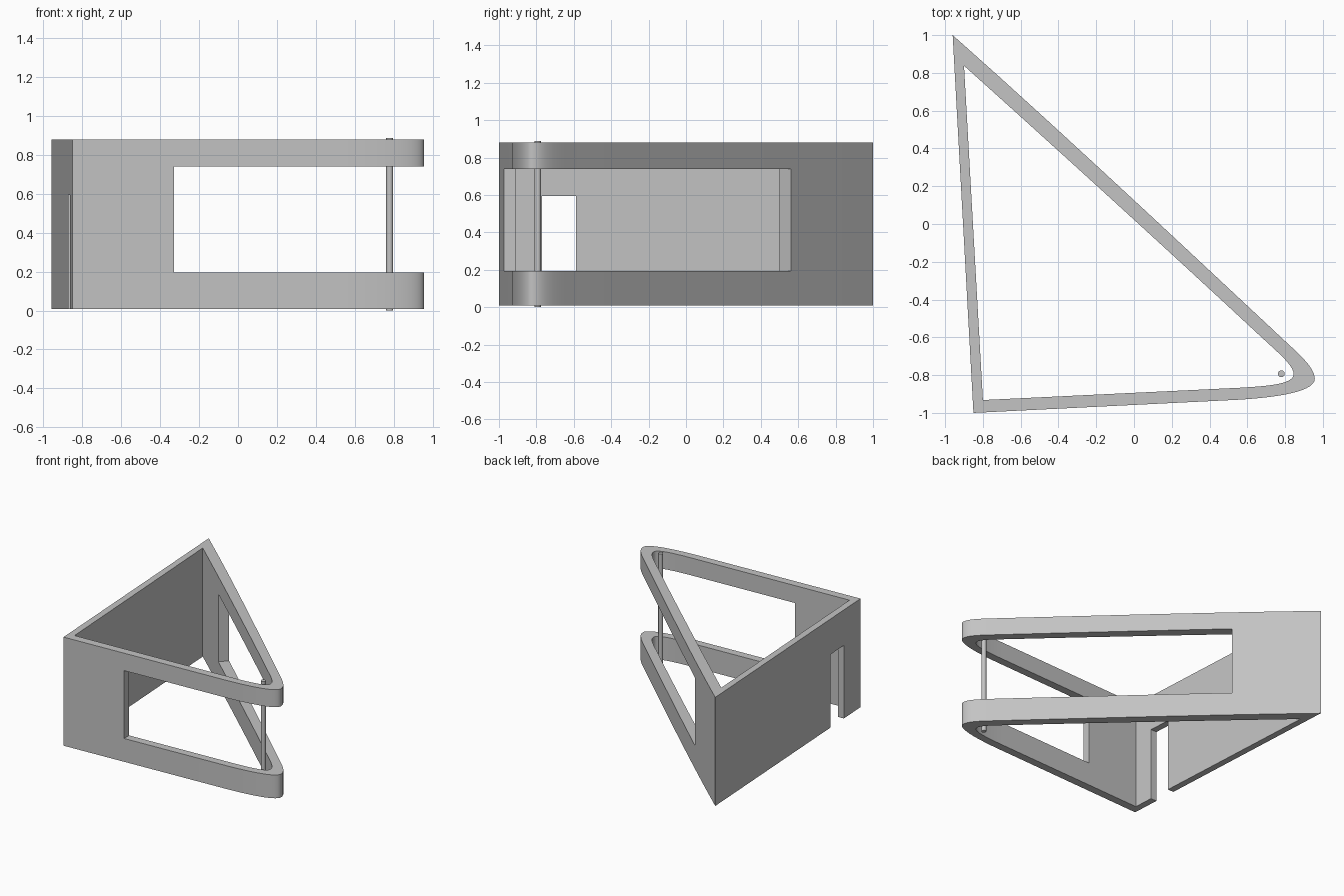
import bpy
import bmesh
from mathutils import Vector
from mathutils.geometry import interpolate_bezier

cube = bpy.data.objects.get("Cube")
if cube:
    bpy.data.objects.remove(cube, do_unlink=True)

grey = bpy.data.materials.new("plain_grey")
grey.use_nodes = True
COLOUR = (0.55, 0.55, 0.55, 1)
grey.diffuse_color = COLOUR
grey.node_tree.nodes["Principled BSDF"].inputs["Base Color"].default_value = COLOUR


def outline(corner, path, steps):
    """Plan loop: one sharp corner, then chained bezier segments."""
    pts = [Vector(corner)]
    for i, n in enumerate(steps):
        seg = [Vector((x, y, 0)) for x, y in path[3 * i:3 * i + 4]]
        pts += [p.to_2d() for p in interpolate_bezier(*seg, n)][(i > 0):]
    return pts


def prism(name, loop, z0, z1):
    bm = bmesh.new()
    face = bm.faces.new([bm.verts.new((x, y, z0)) for x, y in loop])
    top = bmesh.ops.extrude_face_region(bm, geom=[face])["geom"]
    bmesh.ops.translate(bm, vec=(0, 0, z1 - z0),
                        verts=[v for v in top if isinstance(v, bmesh.types.BMVert)])
    bmesh.ops.recalc_face_normals(bm, faces=bm.faces)
    mesh = bpy.data.meshes.new(name)
    bm.to_mesh(mesh)
    bm.free()
    mesh.materials.append(grey)
    obj = bpy.data.objects.new(name, mesh)
    bpy.context.collection.objects.link(obj)
    return obj


def cut(target, cutter):
    cutter.hide_render = True
    mod = target.modifiers.new("cut", 'BOOLEAN')
    mod.operation = 'DIFFERENCE'
    mod.solver = 'EXACT'
    mod.object = cutter
    bpy.context.view_layer.objects.active = target
    bpy.ops.object.modifier_apply(modifier=mod.name)
    bpy.data.objects.remove(cutter, do_unlink=True)


# Triangular wall with one rounded tip
STEPS = (14, 14, 8)
outer = outline((-0.85, -1.0), [
    (0.56, -0.93), (0.8, -0.915), (0.957, -0.88), (0.957, -0.82),
    (0.957, -0.75), (0.85, -0.67), (0.72, -0.545),
    (0.35, -0.20), (-0.4, 0.505), (-0.96, 1.0)], STEPS)
inner = outline((-0.80, -0.932), [
    (0.56, -0.867), (0.73, -0.857), (0.845, -0.845), (0.845, -0.795),
    (0.845, -0.745), (0.76, -0.68), (0.64, -0.567),
    (0.3, -0.25), (-0.35, 0.345), (-0.9, 0.838)], STEPS)
walls = prism("walls", outer, 0.008, 0.88)
cut(walls, prism("court_cutter", inner, -0.2, 1.2))

# Wide opening wrapping around the rounded tip
cut(walls, prism("window_cutter", [
    (-0.33, -1.2), (-0.33, -0.6), (-0.61, 0.41), (-0.135, 0.927),
    (1.3, 0.9), (1.3, -1.2)], 0.195, 0.74))

# Doorway in the flat side wall
cut(walls, prism("door_cutter", [
    (-1.1, -0.77), (-0.7, -0.77), (-0.7, -0.588), (-1.1, -0.588)], -0.2, 0.595))

# Slim pole inside the tip
bpy.ops.mesh.primitive_cylinder_add(vertices=24, radius=0.018, depth=0.888,
                                    location=(0.78, -0.793, 0.444))
pole = bpy.context.object
pole.name = "pole"
pole.data.materials.append(grey)

for obj in (walls, pole):
    bpy.ops.object.select_all(action='DESELECT')
    obj.select_set(True)
    bpy.context.view_layer.objects.active = obj
    bpy.ops.object.shade_smooth_by_angle(angle=0.5)
